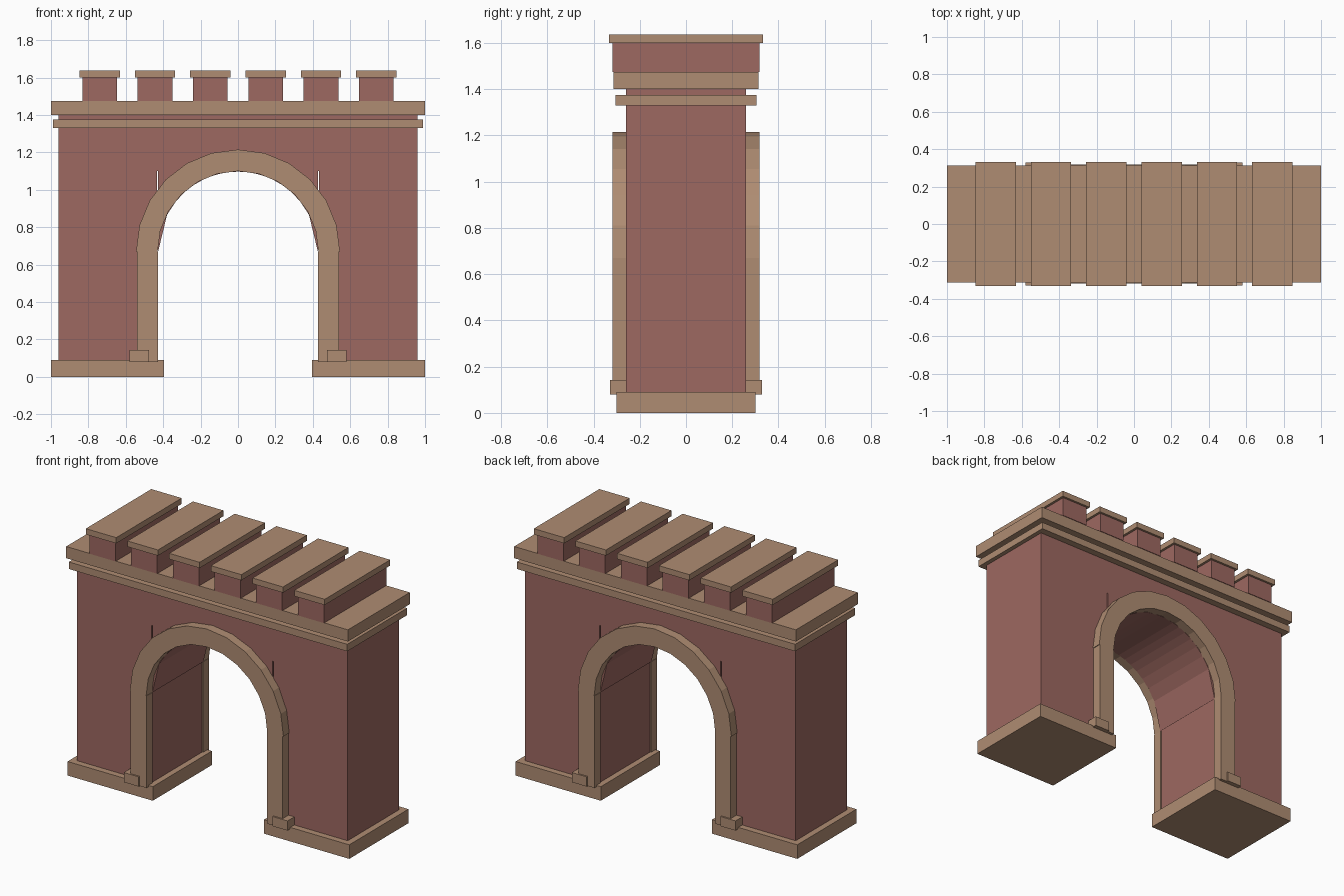
import bpy, bmesh, math

if "Cube" in bpy.data.objects:
    bpy.data.objects.remove(bpy.data.objects["Cube"])


def material(name, rgb):
    m = bpy.data.materials.new(name)
    m.diffuse_color = (*rgb, 1)
    m.use_nodes = True
    m.node_tree.nodes["Principled BSDF"].inputs["Base Color"].default_value = m.diffuse_color
    return m


RED = material("red brick", (0.34, 0.14, 0.12))
TAN = material("tan stone", (0.43, 0.265, 0.17))


def prism(name, outline, y0, y1, mat):
    """Extrude an x-z outline from y0 to y1."""
    bm = bmesh.new()
    face = bm.faces.new([bm.verts.new((x, y0, z)) for x, z in outline])
    out = bmesh.ops.extrude_face_region(bm, geom=[face])
    for v in out["geom"]:
        if isinstance(v, bmesh.types.BMVert):
            v.co.y = y1
    bmesh.ops.recalc_face_normals(bm, faces=bm.faces)
    me = bpy.data.meshes.new(name)
    bm.to_mesh(me)
    bm.free()
    me.materials.append(mat)
    ob = bpy.data.objects.new(name, me)
    bpy.context.collection.objects.link(ob)
    return ob


def box(name, x0, x1, y0, y1, z0, z1, mat):
    return prism(name, [(x0, z0), (x1, z0), (x1, z1), (x0, z1)], y0, y1, mat)


def mbox(name, x0, x1, y0, y1, z0, z1, mat):
    """Box mirrored to both sides in x."""
    box(name + "_right", x0, x1, y0, y1, z0, z1, mat)
    box(name + "_left", -x1, -x0, y0, y1, z0, z1, mat)


SPRING, R_IN, R_OUT, D = 0.67, 0.43, 0.545, 0.259

# plinths and wall piers
mbox("plinth", 0.395, 1.0, -0.30, 0.30, 0, 0.09, TAN)
mbox("pier", 0.433, 0.96, -D, D, 0.09, 1.10, RED)
box("upper_wall", -0.96, 0.96, -D, D, 1.10, 1.40, RED)

# wall above the opening, its curve stepped evenly in x
R = 0.427
curve = []
for i in range(19):
    x = -R + 2 * R * i / 18
    curve.append((x, SPRING + math.sqrt(max(0, R * R - x * x))))
prism("arch_infill", curve + [(R, 1.10), (-R, 1.10)], -D, D, RED)

# cornice mouldings
box("lower_moulding", -0.988, 0.988, -0.304, 0.304, 1.33, 1.375, TAN)
box("cornice", -1.0, 1.0, -0.314, 0.314, 1.40, 1.475, TAN)

# battlements with capstones
for i in range(6):
    c = -0.74 + 0.296 * i
    box(f"merlon_{i}", c - 0.0925, c + 0.0925, -0.318, 0.318, 1.475, 1.60, RED)
    box(f"merlon_cap_{i}", c - 0.108, c + 0.108, -0.332, 0.332, 1.60, 1.637, TAN)

# stone arch surround on the front and back
angles = [math.pi * i / 12 for i in range(13)]
ring = [(r * math.cos(a), SPRING + r * math.sin(a))
        for r, seq in ((R_OUT, angles), (R_IN, angles[::-1])) for a in seq]
for side, s in (("front", -1), ("back", 1)):
    y0, y1 = sorted((s * 0.255, s * 0.318))
    prism(f"arch_trim_{side}", ring, y0, y1, TAN)
    mbox(f"jamb_{side}", 0.427, 0.54, y0, y1, 0.08, SPRING, TAN)
    y0, y1 = sorted((s * 0.255, s * 0.328))
    mbox(f"jamb_foot_{side}", 0.475, 0.581, y0, y1, 0.08, 0.142, TAN)
